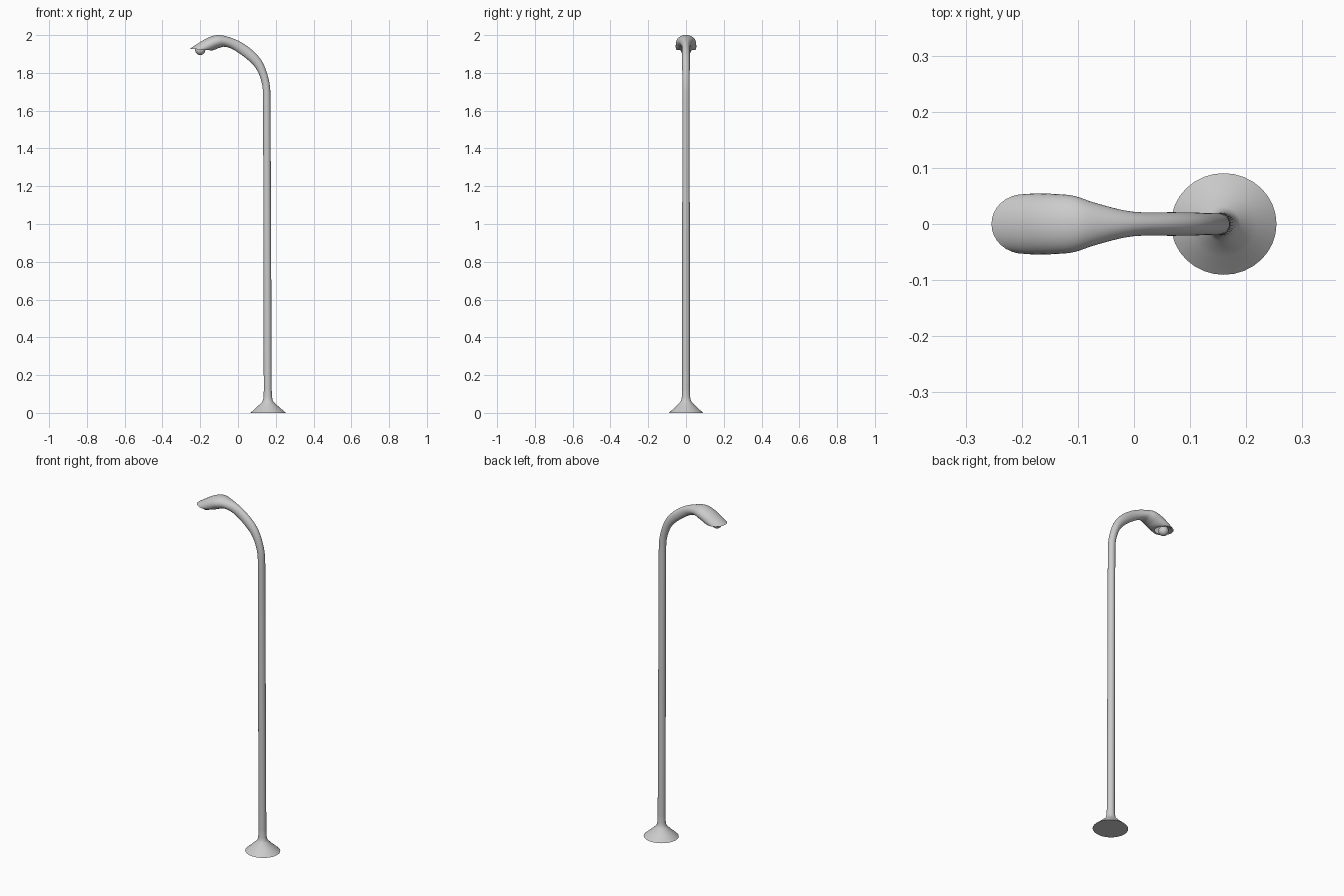
import bpy, bmesh, math
from mathutils import Vector

if "Cube" in bpy.data.objects:
    bpy.data.objects.remove(bpy.data.objects["Cube"])

SIDES = 32


def finish(bm, name, angle=40):
    bmesh.ops.recalc_face_normals(bm, faces=bm.faces)
    mesh = bpy.data.meshes.new(name)
    bm.to_mesh(mesh)
    bm.free()
    obj = bpy.data.objects.new(name, mesh)
    bpy.context.collection.objects.link(obj)
    bpy.ops.object.select_all(action='DESELECT')
    obj.select_set(True)
    bpy.context.view_layer.objects.active = obj
    bpy.ops.object.shade_smooth_by_angle(angle=math.radians(angle))
    return obj


def smooth(rows, steps=4):
    """Catmull-Rom interpolation of station rows."""
    vs = [Vector(r) for r in rows]
    out = []
    for i in range(len(vs) - 1):
        p0, p1, p2 = vs[max(i - 1, 0)], vs[i], vs[i + 1]
        p3 = vs[min(i + 2, len(vs) - 1)]
        for k in range(steps):
            t = k / steps
            out.append(0.5 * (2 * p1 + (p2 - p0) * t
                              + (2 * p0 - 5 * p1 + 4 * p2 - p3) * t * t
                              + (3 * p1 - p0 - 3 * p2 + p3) * t ** 3))
    return out + [vs[-1]]


def loft(bm, stations, cap_start=False, cap_end=False):
    """Station = outer x, outer z, inner x, inner z, half width."""
    rings = []
    for ox, oz, ix, iz, w in stations:
        ring = []
        for i in range(SIDES):
            a = math.tau * i / SIDES
            c, s = math.cos(a) / 2, math.sin(a)
            ring.append(bm.verts.new(((ox + ix) / 2 + (ox - ix) * c, w * s,
                                      (oz + iz) / 2 + (oz - iz) * c)))
        rings.append(ring)
    for r, q in zip(rings, rings[1:]):
        for i in range(SIDES):
            j = (i + 1) % SIDES
            bm.faces.new((r[i], r[j], q[j], q[i]))
    if cap_start:
        bm.faces.new(rings[0])
    if cap_end:
        bm.faces.new(rings[-1])


# flared foot
bm = bmesh.new()
foot = [(.160, 0, .094, .0905), (.159, .030, .060, .058), (.158, .057, .031, .031),
        (.158, .068, .025, .025), (.158, .085, .0225, .022), (.1575, .12, .021, .0205)]
loft(bm, [(x + rx, z, x - rx, z, ry) for x, z, rx, ry in foot], cap_start=True)
finish(bm, "foot")

# straight pole
bm = bmesh.new()
loft(bm, [(.1785, .12, .1365, .12, .0205), (.172, 1.66, .133, 1.66, .0195)])
finish(bm, "pole")

# bent arm widening into the hooded lamp head, with a hollow underside
arm = [(.172, 1.66, .133, 1.66, .0195), (.167, 1.745, .128, 1.738, .0195),
       (.136, 1.845, .102, 1.812, .020), (.085, 1.912, .058, 1.864, .021),
       (.008, 1.967, -.014, 1.917, .022), (-.068, 1.995, -.066, 1.938, .037),
       (-.113, 2.0, -.100, 1.932, .050), (-.162, 1.985, -.120, 1.924, .0535),
       (-.213, 1.955, -.132, 1.920, .0545), (-.254, 1.928, -.140, 1.919, .053)]
cavity = [(-.254, 1.928, -.140, 1.919, .053), (-.240, 1.928, -.152, 1.920, .043),
          (-.205, 1.950, -.145, 1.928, .044), (-.160, 1.975, -.125, 1.934, .041)]
bm = bmesh.new()
loft(bm, smooth(arm))
loft(bm, cavity, cap_end=True)
bmesh.ops.remove_doubles(bm, verts=bm.verts, dist=1e-5)
finish(bm, "arm_and_lamp_head")

# bulb
bm = bmesh.new()
bmesh.ops.create_uvsphere(bm, u_segments=24, v_segments=12, radius=.027)
bmesh.ops.translate(bm, verts=bm.verts, vec=(-.200, 0, 1.921))
finish(bm, "bulb")
